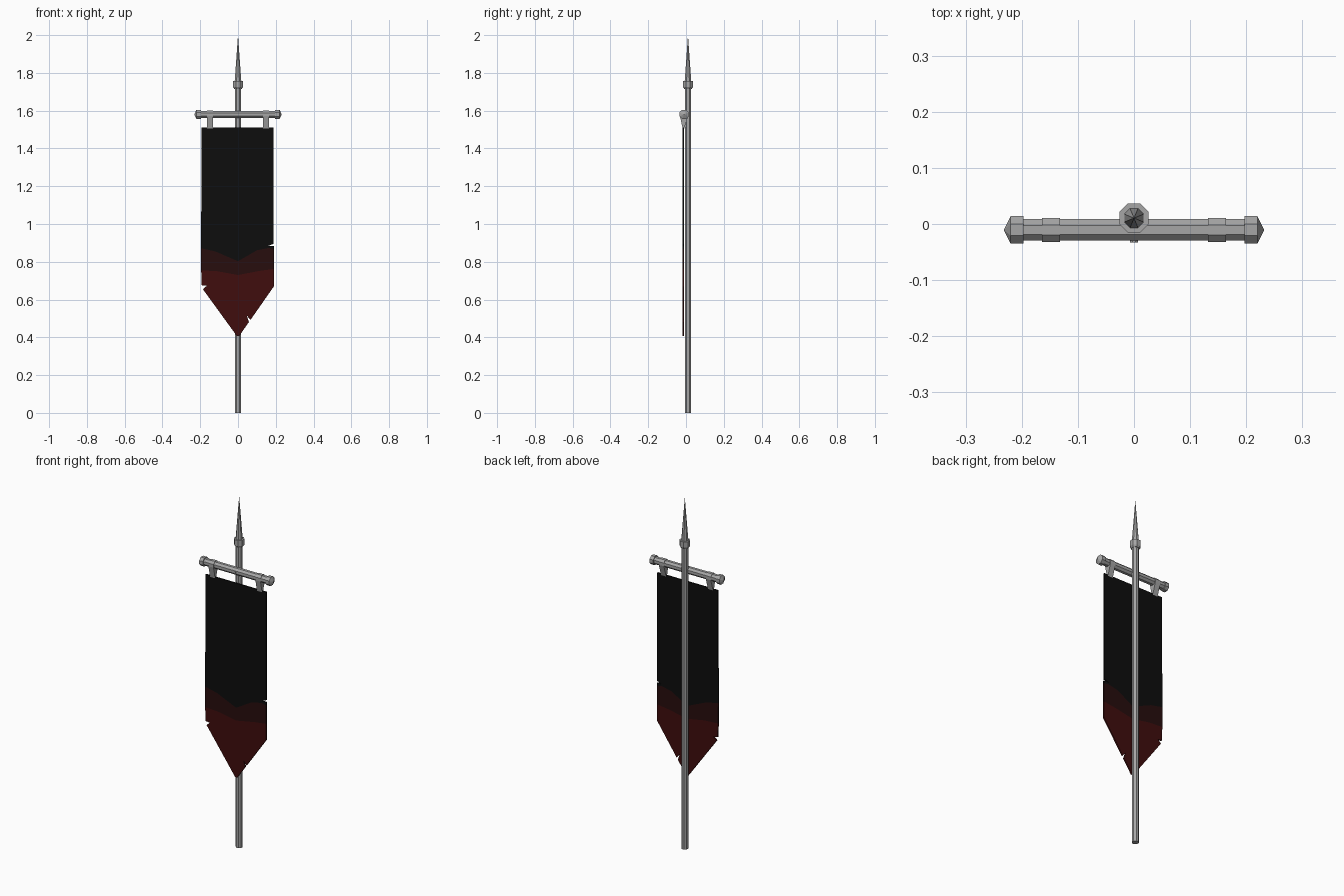
import bpy, bmesh, math
from mathutils import Vector

cube = bpy.data.objects.get("Cube")
if cube:
    bpy.data.objects.remove(cube, do_unlink=True)


def material(name, color):
    m = bpy.data.materials.new(name)
    m.use_nodes = True
    m.diffuse_color = (*color, 1)
    bsdf = m.node_tree.nodes["Principled BSDF"]
    bsdf.inputs["Base Color"].default_value = (*color, 1)
    bsdf.inputs["Roughness"].default_value = 0.7
    return m


METAL = material("grey_metal", (0.38, 0.38, 0.38))
BLACK = material("black_cloth", (0.004, 0.004, 0.004))
MAROON = material("dark_red_cloth", (0.02, 0.004, 0.004))
RED = material("red_cloth", (0.05, 0.004, 0.004))

SIDES = 8
POLE_Y, BAR_Y, BAR_Z = 0.0105, -0.0105, 1.58


def finish(name, bm, mat):
    bmesh.ops.recalc_face_normals(bm, faces=bm.faces)
    mesh = bpy.data.meshes.new(name)
    bm.to_mesh(mesh)
    bm.free()
    mesh.materials.append(mat)
    obj = bpy.data.objects.new(name, mesh)
    bpy.context.collection.objects.link(obj)
    return obj


def lathe(name, profile, place):
    """Octagonal solid from (flat radius, distance) pairs; place maps (u, v, t) to space."""
    bm = bmesh.new()
    rings = []
    for radius, t in profile:
        r = radius / math.cos(math.pi / SIDES)
        angles = [(i + 0.5) * math.tau / SIDES for i in range(SIDES)]
        rings.append([bm.verts.new(place(r * math.cos(a), r * math.sin(a), t)) for a in angles])
    for low, high in zip(rings, rings[1:]):
        for i in range(SIDES):
            j = (i + 1) % SIDES
            bm.faces.new((low[i], low[j], high[j], high[i]))
    bm.faces.new(rings[0])
    bm.faces.new(rings[-1])
    bmesh.ops.remove_doubles(bm, verts=bm.verts, dist=0.00005)
    return finish(name, bm, METAL)


def prism(name, points, offset, mat):
    """Extrude a flat outline by the offset."""
    bm = bmesh.new()
    face = bm.faces.new([bm.verts.new(p) for p in points])
    out = bmesh.ops.extrude_face_region(bm, geom=[face], use_keep_orig=True)
    moved = [g for g in out["geom"] if isinstance(g, bmesh.types.BMVert)]
    bmesh.ops.translate(bm, verts=moved, vec=Vector(offset))
    return finish(name, bm, mat)


def upright(u, v, t):
    return (u, POLE_Y + v, t)


def sideways(u, v, t):
    return (t, BAR_Y + u, BAR_Z + v)


def forward(u, v, t):
    return (u, t, BAR_Z + v)


# Pole, collar and spear tip
lathe("pole", [(0.017, 0), (0.017, 1.74)], upright)
lathe("collar", [(0.02, 1.715), (0.026, 1.725), (0.026, 1.757)], upright)
lathe("spear_tip", [(0.0175, 1.755), (0.0, 2.0)], upright)

# Crossbar with pointed end caps and a centre bolt
lathe("crossbar", [(0.019, -0.2), (0.019, 0.2)], sideways)
lathe("centre_bolt", [(0.007, -0.033), (0.007, 0.0)], forward)

for side, s in (("left", 1), ("right", -1)):
    lathe(side + "_end_cap",
          [(0.0245, s * 0.197), (0.0245, s * 0.22), (0.0, s * 0.232)], sideways)
    # Hanging strap: wraps the bar and narrows down to the cloth
    r = 0.0215 / math.cos(math.pi / SIDES)
    loop = [(BAR_Y + r * math.cos(a), BAR_Z + r * math.sin(a))
            for a in ((i - 0.5) * math.tau / SIDES for i in range(6))]
    loop += [(-0.0175, 1.505), (-0.0095, 1.505)]
    prism(side + "_strap", [(s * 0.148 - 0.016, y, z) for y, z in loop],
          (0.032, 0, 0), METAL)

# Banner cloth: three colour bands that share their border lines, with small tears
upper = [(-0.197, 0.872), (-0.12, 0.855), (0, 0.803), (0.1, 0.861), (0.16, 0.873), (0.19, 0.868)]
lower = [(-0.195, 0.755), (-0.11, 0.75), (0, 0.73), (0.115, 0.752), (0.19, 0.762)]
top = [(0.19, 0.884), (0.16, 0.884), (0.188, 0.895), (0.188, 1.512),
       (-0.192, 1.512), (-0.192, 1.07), (-0.197, 1.065)]
bottom = [(0.19, 0.67), (0.066, 0.492), (0.046, 0.516), (0.058, 0.481), (0.006, 0.407),
          (-0.006, 0.407), (-0.186, 0.655), (-0.165, 0.673), (-0.192, 0.676)]

for name, outline, mat in (
        ("banner_top", upper + top, BLACK),
        ("banner_band", upper + lower[::-1], MAROON),
        ("banner_point", lower + bottom, RED)):
    prism(name, [(x, -0.0175, z) for x, z in outline], (0, 0.008, 0), mat)
